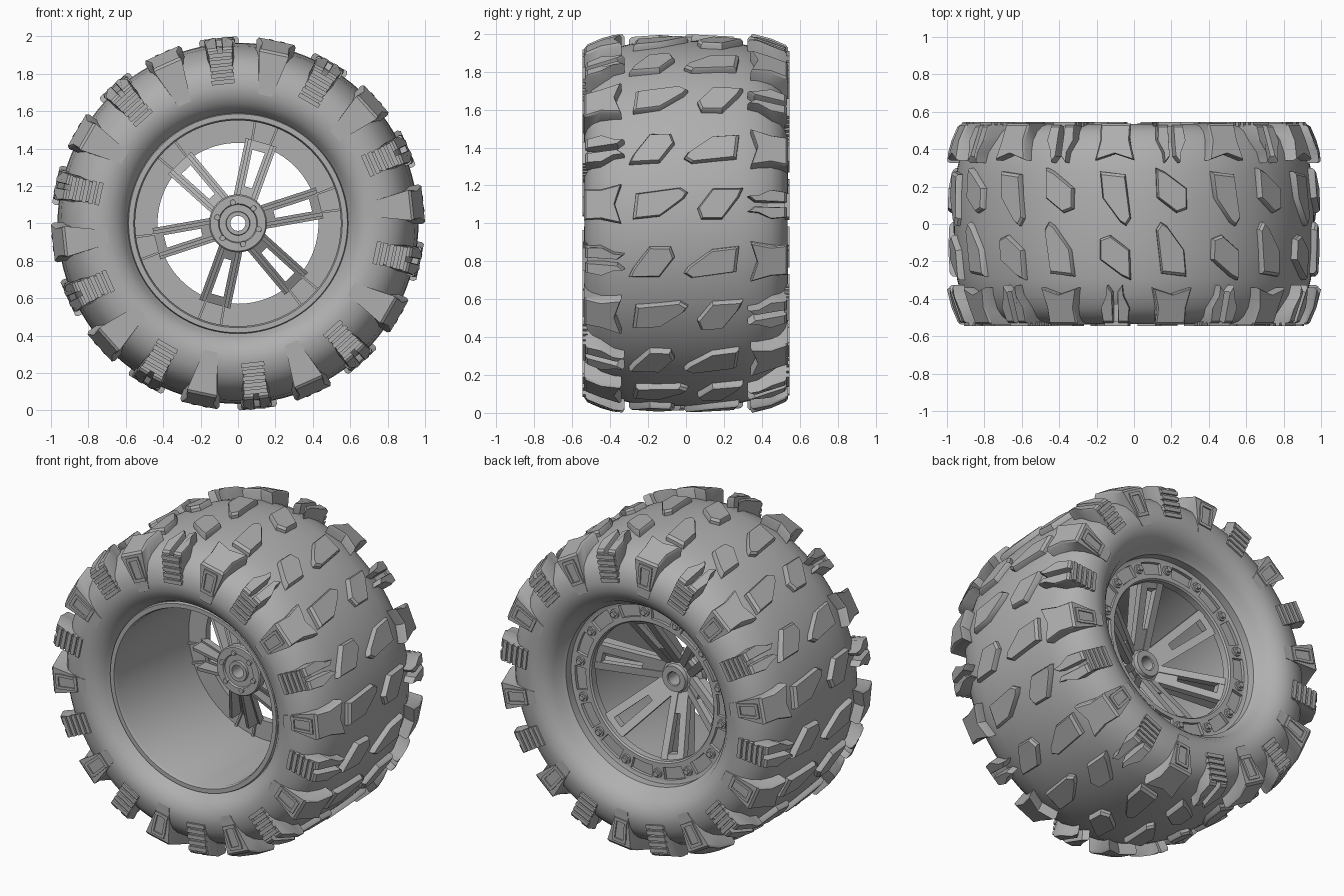
import bpy
import bmesh
from math import sin, cos, pi, radians

if "Cube" in bpy.data.objects:
    bpy.data.objects.remove(bpy.data.objects["Cube"])

GREY = (0.43, 0.43, 0.43, 1)
grey = bpy.data.materials.new("plain grey")
grey.use_nodes = True
grey.diffuse_color = GREY
grey.node_tree.nodes["Principled BSDF"].inputs["Base Color"].default_value = GREY
parts = []


def pt(r, y, a):
    """Point at radius r and angle a around the axle."""
    return (r * cos(a), y, 1 + r * sin(a))


def finish(name, bm):
    bmesh.ops.recalc_face_normals(bm, faces=bm.faces)
    me = bpy.data.meshes.new(name)
    bm.to_mesh(me)
    bm.free()
    me.materials.append(grey)
    ob = bpy.data.objects.new(name, me)
    bpy.context.collection.objects.link(ob)
    parts.append(ob)
    return ob


def bridge(bm, a, b):
    n = len(a)
    for i in range(n):
        bm.faces.new((a[i], a[(i + 1) % n], b[(i + 1) % n], b[i]))


def lathe(name, profile, n=96):
    """Turn a closed (radius, y) profile around the axle."""
    bm = bmesh.new()
    rings = [[bm.verts.new(pt(r, y, 2 * pi * i / n)) for r, y in profile] for i in range(n)]
    for i in range(n):
        bridge(bm, rings[i], rings[(i + 1) % n])
    return finish(name, bm)


def loft(bm, *rings):
    """Closed solid through rings of points."""
    vs = [[bm.verts.new(p) for p in ring] for ring in rings]
    for a, b in zip(vs, vs[1:]):
        bridge(bm, a, b)
    bm.faces.new(vs[0])
    bm.faces.new(vs[-1])


def block(bm, r0, r1, y0, y1, s0, s1, a):
    """Box bent to the wheel; s is a width along the circumference."""
    rm = (r0 + r1) / 2
    ring = lambda y: [pt(r, y, a + s / rm) for r, s in ((r0, s0), (r1, s0), (r1, s1), (r0, s1))]
    loft(bm, ring(y0), ring(y1))


def rod(bm, r, a, y0, y1, radius, n):
    cx, _, cz = pt(r, 0, a)
    ring = lambda y, k: [(cx + k * cos(2 * pi * i / n), y, cz + k * sin(2 * pi * i / n)) for i in range(n)]
    loft(bm, ring(y0, radius), ring(y1, radius * 0.9))


def lug(bm, outline, a, top, low, f, narrow=1.0):
    """Raised tread block from a (y, s) outline; f = -1 gives the half-turned twin."""
    cy = sum(p[0] for p in outline) / len(outline)
    cs = sum(p[1] for p in outline) / len(outline)

    def ring(k, radius, foot=False):
        pts = []
        for y, s in outline:
            yy, ss = cy + (y - cy) * k, cs + (s - cs) * k
            if foot and abs(y) > 0.5:
                ss *= narrow
            pts.append(pt(radius(y), f * yy, a + f * ss / 0.97))
        return pts
    loft(bm, ring(1, low, True), ring(1, lambda y: top(y) - 0.014), ring(0.9, top))


# Tyre carcass
half = [(0.965, 0), (0.961, 0.15), (0.947, 0.29), (0.925, 0.38), (0.89, 0.45), (0.85, 0.495),
        (0.8, 0.522), (0.74, 0.535), (0.69, 0.53), (0.64, 0.505), (0.605, 0.465), (0.585, 0.42),
        (0.565, 0.40)]
lathe("tyre", [(r, -y) for r, y in reversed(half)] + half[1:], 120)

# Tread blocks: two centre shapes and two shoulder shapes, alternating
centre_long = [(-.28, -.08), (-.265, .055), (-.03, .085), (.01, .06), (-.01, .03), (-.14, -.065)]
centre_short = [(.06, -.025), (.14, .08), (.30, .085), (.28, .04), (.19, -.08), (.08, -.08)]
wide = [(-.537, -.085), (-.45, -.08), (-.34, -.105), (-.375, 0), (-.34, .105), (-.45, .08), (-.537, .085)]
prong = [(-.53, .014), (-.53, .07), (-.45, .078), (-.38, .045), (-.325, .04), (-.36, .014)]
prong_twin = [(y, -s) for y, s in reversed(prong)]


def crown(y):
    return 0.997 - 0.15 * y * y


def shoulder(y):
    return 1.0 - 0.06 * (max(0, abs(y) - 0.34) / 0.2) ** 1.5


def shoulder_foot(y):
    return 0.70 if abs(y) > 0.5 else 0.87


centre, plain, split = bmesh.new(), bmesh.new(), bmesh.new()
for k in range(10):
    for f in (1, -1):
        a = radians(15 - 9 * f + 36 * k)
        b = radians(15 + 9 * f + 36 * k)
        for shape in (centre_long, centre_short):
            lug(centre, shape, a, crown, lambda y: 0.92, f)
        # plain shoulder block with a raised frame on its side
        lug(plain, wide, a, shoulder, shoulder_foot, f, 0.6)
        y0, y1 = sorted((f * -0.52, f * -0.545))
        for r0, r1, s0, s1 in ((.76, .78, -.045, .045), (.89, .91, -.045, .045),
                               (.78, .89, -.045, -.028), (.78, .89, .028, .045)):
            block(plain, r0, r1, y0, y1, s0, s1, a)
        # split shoulder block with ribs down its side
        for shape in (prong, prong_twin):
            lug(split, shape, b, shoulder, shoulder_foot, f, 0.8)
        block(split, 0.75, 0.90, f * -0.36, f * -0.534, -0.05, 0.05, b)
        for i in range(5):
            r = 0.75 + 0.036 * i
            block(split, r, r + 0.024, y0, y1, -0.062, 0.062, b)
finish("centre_tread_blocks", centre)
finish("plain_shoulder_blocks", plain)
finish("split_shoulder_blocks", split)

# Rim barrel, open at the front
lathe("rim_barrel", [(.55, .34), (.55, -.43), (.558, -.45), (.585, -.45), (.59, -.43), (.575, -.40),
                     (.575, .34)])

# Outer ring with a groove for the pockets
lathe("bead_ring", [(.43, .29), (.43, .335), (.438, .345), (.465, .345), (.465, .325), (.54, .325),
                    (.54, .345), (.575, .35), (.588, .36), (.588, .29)])

# Ring bridges, bolts and the thin ribs on the ring's inner face
bridges, bolts = bmesh.new(), bmesh.new()
BOLTS = 14
for k in range(BOLTS):
    a = 2 * pi * (k + 0.3) / BOLTS
    block(bridges, 0.46, 0.545, 0.31, 0.345, -0.042, 0.042, a)
    rod(bolts, 0.503, a, 0.33, 0.356, 0.031, 16)
    rod(bolts, 0.503, a, 0.35, 0.372, 0.019, 6)
for k in range(6):
    for s in (-0.055, 0.055):
        block(bridges, 0.43, 0.552, 0.275, 0.30, s - 0.006, s + 0.006, radians(14 + 60 * k))
finish("ring_bridges", bridges)
finish("ring_bolts", bolts)

# Six double spokes dished in towards the hub, each beam backed by a fin
spokes, fins = bmesh.new(), bmesh.new()


def beam(bm, a, side, width, inner, outer):
    """Straight bar from the hub to the ring; inner and outer are (r, offset, y0, y1)."""
    def ring(end):
        r, off, y0, y1 = end
        pts = []
        for s, y in ((-width, y0), (width, y0), (width, y1), (-width, y1)):
            t = side * off + s
            pts.append((r * cos(a) - t * sin(a), y, 1 + r * sin(a) + t * cos(a)))
        return pts
    loft(bm, ring(inner), ring(outer))


for k in range(6):
    a = radians(14 + 60 * k)
    for side in (-1, 1):
        beam(spokes, a, side, 0.024, (.08, .036, .05, .09), (.45, .062, .28, .325))
        beam(fins, a, side, 0.010, (.10, .038, .01, .07), (.45, .062, .19, .29))
    # web closing the slot near the hub
    beam(spokes, a, 0, 0.03, (.08, 0, .05, .085), (.2, 0, .125, .16))
    # web closing the slot at the ring
    beam(spokes, a, 0, 0.05, (.40, 0, .25, .29), (.45, 0, .28, .32))
finish("spokes", spokes)
finish("spoke_fins", fins)

# Hub with axle hole, and its ring of screws
lathe("hub", [(.04, .012), (.10, .012), (.105, 0), (.148, 0), (.155, .008), (.155, .05), (.13, .085),
              (.085, .10), (.08, .125), (.045, .125), (.04, .12)], 64)
screws = bmesh.new()
for k in range(6):
    rod(screws, 0.115, radians(14 + 60 * k + 30), 0.02, -0.012, 0.017, 12)
finish("hub_screws", screws)
lathe("axle_collar", [(.04, .02), (.04, -.004), (.062, -.004), (.066, .02)], 32)

# Smooth shading with sharp edges kept
bpy.ops.object.select_all(action="DESELECT")
for ob in parts:
    ob.select_set(True)
bpy.context.view_layer.objects.active = parts[0]
bpy.ops.object.shade_smooth_by_angle(angle=radians(32))
